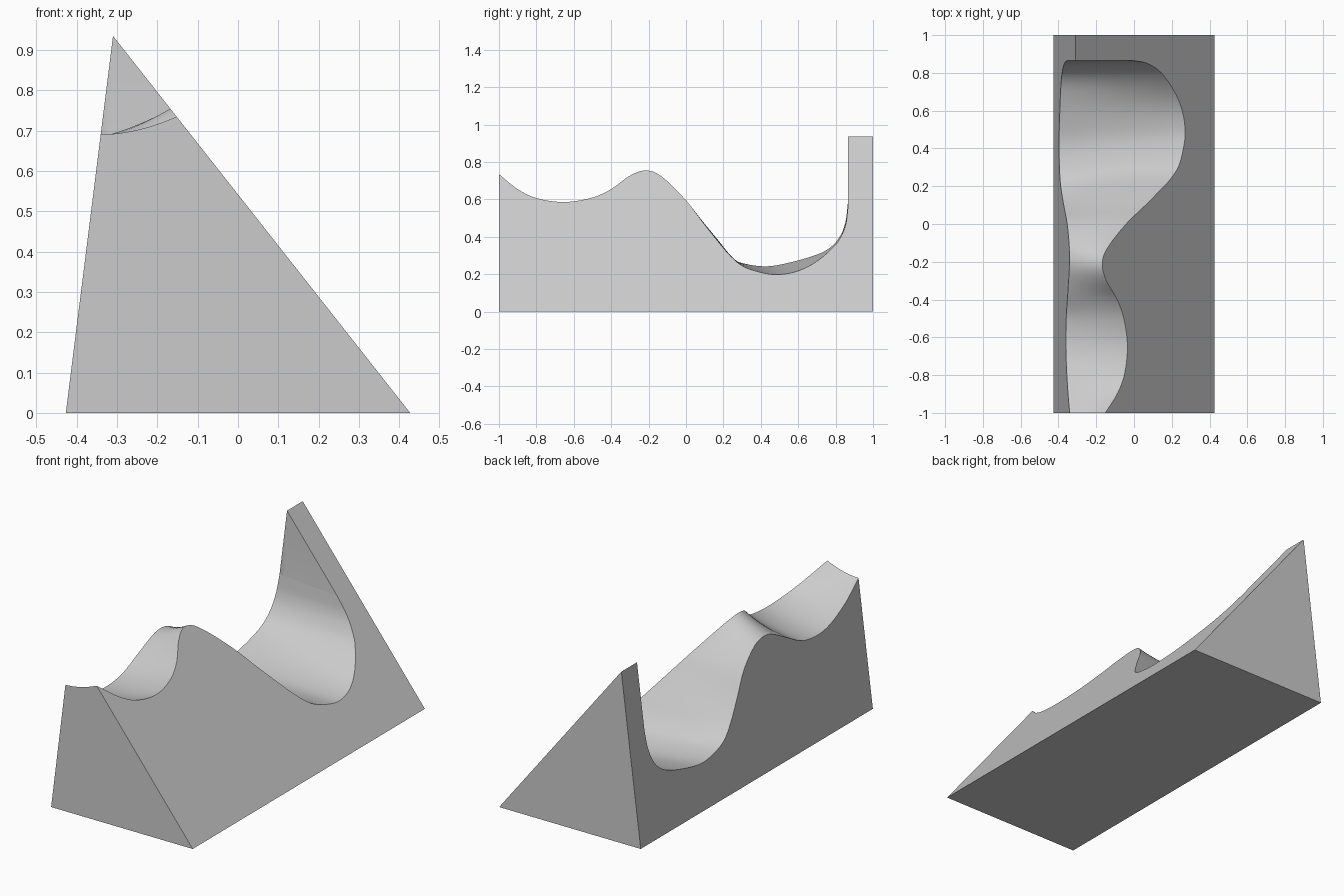
import bpy, bmesh, math

cube = bpy.data.objects.get("Cube")
if cube:
    bpy.data.objects.remove(cube, do_unlink=True)

HALF, APEX_X, APEX_Z, WALL_Y = 0.427, -0.31, 0.935, 0.865
COLUMNS, ROWS = 12, 110

# Height of the carved top along each sloping side: (y, z)
left_edge = [(-1, .69), (-.86, .60), (-.68, .535), (-.5, .545), (-.35, .62), (-.24, .675),
             (-.17, .685), (-.1, .665), (.01, .575), (.09, .455), (.15, .37), (.22, .295),
             (.3, .26), (.42, .242), (.53, .257), (.7, .305), (.78, .35), (.83, .415),
             (.855, .49), (WALL_Y, .576)]
right_edge = [(-1, .735), (-.9, .655), (-.8, .607), (-.65, .586), (-.5, .61), (-.4, .655),
              (-.3, .727), (-.22, .755), (-.14, .73), (0, .595), (.1, .465), (.2, .34),
              (.24, .295), (.3, .245), (.4, .21), (.49, .198), (.6, .218), (.7, .27),
              (.8, .358), (.84, .425), (.857, .48), (WALL_Y, .55)]
# Slight hollow or swell across the middle
swell = [(-1, -.01), (-.22, -.007), (0, 0), (.17, .02), (.3, 0), (WALL_Y, 0)]


def curve(points, y):
    """Smooth cubic through the points."""
    last = len(points) - 1
    i = max(k for k in range(last) if points[k][0] <= y + 1e-9)

    def slope(k):
        a, b = points[max(k - 1, 0)], points[min(k + 1, last)]
        return (b[1] - a[1]) / (b[0] - a[0])

    (y0, z0), (y1, z1) = points[i], points[i + 1]
    h = y1 - y0
    t = (y - y0) / h
    return (z0 * (1 + 2 * t) * (1 - t) ** 2 + h * slope(i) * t * (1 - t) ** 2
            + z1 * t * t * (3 - 2 * t) + h * slope(i + 1) * t * t * (t - 1))


def side_x(side, z):
    return side * HALF + (APEX_X - side * HALF) * z / APEX_Z


def section(y, zl, zr, bulge):
    """Closed outline: two base corners, then the top from right to left."""
    ring = [(-HALF, y, 0), (HALF, y, 0)]
    for k in range(COLUMNS + 1):
        t = k / COLUMNS
        xl, xr = side_x(-1, zl), side_x(1, zr)
        ring.append((xr + (xl - xr) * t, y, zr + (zl - zr) * t + bulge * 4 * t * (1 - t)))
    return ring


# Sections crowd together towards the end wall
rings = []
for n in range(ROWS + 1):
    y = -1 + (WALL_Y + 1) * math.sin(math.pi / 2 * n / ROWS)
    rings.append(section(y, curve(left_edge, y), curve(right_edge, y), curve(swell, y)))
rings += [section(y, APEX_Z, APEX_Z, 0) for y in (WALL_Y, 1)]

# Loft the wedge
bm = bmesh.new()
loops = [[bm.verts.new(p) for p in ring] for ring in rings]
for a, b in zip(loops, loops[1:]):
    for k in range(len(a)):
        j = (k + 1) % len(a)
        bm.faces.new((a[k], a[j], b[j], b[k]))
bm.faces.new(loops[0])
bm.faces.new(loops[-1])
bmesh.ops.remove_doubles(bm, verts=bm.verts, dist=1e-5)
bmesh.ops.triangulate(bm, faces=[f for f in bm.faces if len(f.verts) > 4])
bmesh.ops.recalc_face_normals(bm, faces=bm.faces)

mesh = bpy.data.meshes.new("carved_wedge")
bm.to_mesh(mesh)
bm.free()
wedge = bpy.data.objects.new("carved_wedge", mesh)
bpy.context.collection.objects.link(wedge)

# Plain grey
grey = bpy.data.materials.new("light_grey")
grey.use_nodes = True
colour = (0.6, 0.6, 0.6, 1)
grey.diffuse_color = colour
grey.node_tree.nodes["Principled BSDF"].inputs["Base Color"].default_value = colour
mesh.materials.append(grey)

bpy.ops.object.select_all(action="DESELECT")
wedge.select_set(True)
bpy.context.view_layer.objects.active = wedge
bpy.ops.object.shade_smooth_by_angle(angle=math.radians(30))
